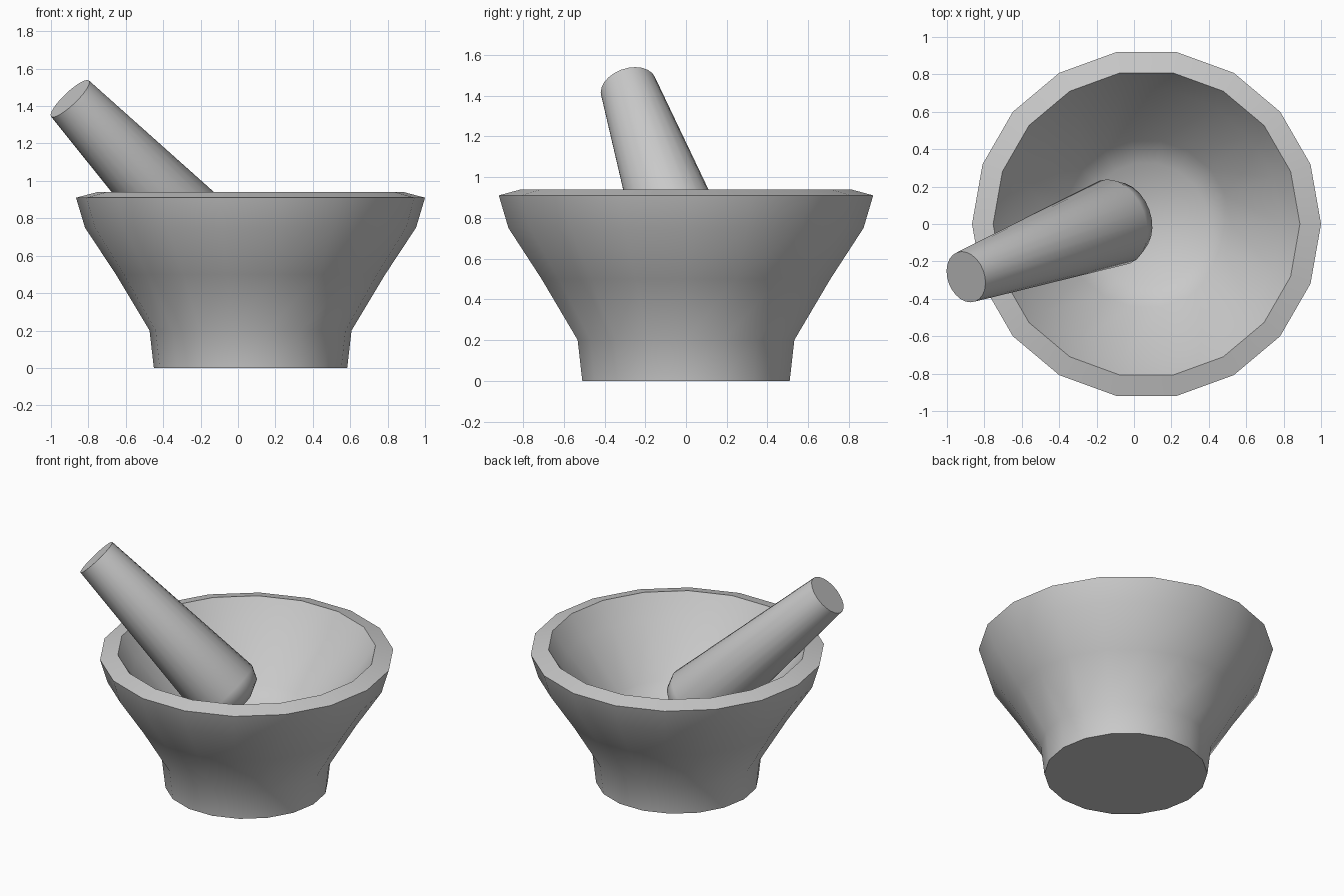
import bpy
import bmesh
import math
from mathutils import Matrix, Vector

if "Cube" in bpy.data.objects:
    bpy.data.objects.remove(bpy.data.objects["Cube"], do_unlink=True)

stone = bpy.data.materials.new("grey stone")
stone.use_nodes = True
GREY = (0.59, 0.59, 0.59, 1)
stone.diffuse_color = GREY
stone.node_tree.nodes["Principled BSDF"].inputs["Base Color"].default_value = GREY


def lathe(name, profile, sides, matrix):
    """Revolve (radius, height) points about z, with flat caps at both ends."""
    bm = bmesh.new()
    rings = []
    for r, z in profile:
        rings.append([bm.verts.new((r * math.cos(2 * math.pi * i / sides),
                                    r * math.sin(2 * math.pi * i / sides), z))
                      for i in range(sides)])
    for a, b in zip(rings, rings[1:]):
        for i in range(sides):
            j = (i + 1) % sides
            bm.faces.new((a[i], a[j], b[j], b[i]))
    bm.faces.new(rings[0])
    bm.faces.new(rings[-1])
    bmesh.ops.recalc_face_normals(bm, faces=bm.faces)
    mesh = bpy.data.meshes.new(name)
    bm.to_mesh(mesh)
    bm.free()
    mesh.materials.append(stone)
    obj = bpy.data.objects.new(name, mesh)
    obj.matrix_world = matrix
    bpy.context.collection.objects.link(obj)
    bpy.ops.object.select_all(action="DESELECT")
    obj.select_set(True)
    bpy.context.view_layer.objects.active = obj
    bpy.ops.object.shade_smooth_by_angle(angle=math.radians(55))
    return obj


# Bowl: foot, flared outer wall, sloped rim, then the hollow down to its floor
bowl_profile = [(0.517, 0), (0.54, 0.2), (0.72, 0.5), (0.885, 0.75), (0.933, 0.91),
                (0.82, 0.94), (0.725, 0.8), (0.45, 0.49), (0.33, 0.38)]
lathe("mortar_bowl", bowl_profile, 18, Matrix.Translation((0.067, 0, 0)))

# Pestle: tapered handle leaning on the rim, with a rounded grinding end
pestle_profile = [(0.14, 0), (0.236, 1.19), (0.2, 1.27), (0.1, 1.32)]
axis = Vector((0.667, 0.246, -0.703))
lean = axis.to_track_quat("Z", "Y").to_matrix().to_4x4()
lathe("pestle", pestle_profile, 24, Matrix.Translation((-0.898, -0.283, 1.44)) @ lean)
